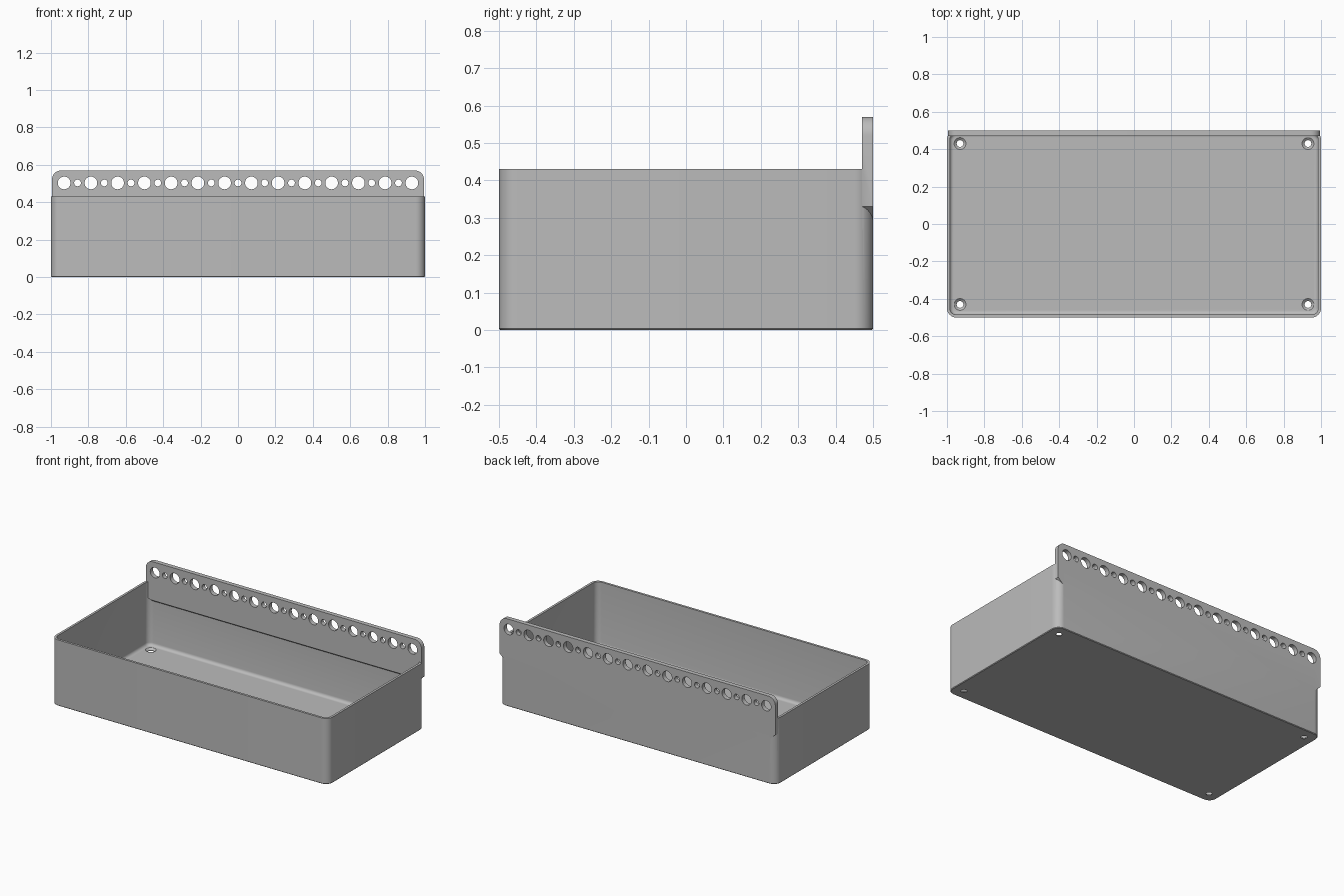
import bpy, bmesh
from math import sin, cos, pi, radians
from mathutils import Matrix, Vector

if "Cube" in bpy.data.objects:
    bpy.data.objects.remove(bpy.data.objects["Cube"], do_unlink=True)

grey = bpy.data.materials.new("plain_grey")
grey.use_nodes = True
grey.diffuse_color = (0.5, 0.5, 0.5, 1)
grey.node_tree.nodes["Principled BSDF"].inputs["Base Color"].default_value = (0.5, 0.5, 0.5, 1)

WALL = 0.015      # wall and floor thickness
RIM = 0.43        # tray height
RADIUS = 0.05     # outer corner radius
FILLET = 0.02     # rounding where floor meets walls


def make_object(name, bm):
    bmesh.ops.recalc_face_normals(bm, faces=bm.faces[:])
    mesh = bpy.data.meshes.new(name)
    bm.to_mesh(mesh)
    bm.free()
    mesh.materials.append(grey)
    obj = bpy.data.objects.new(name, mesh)
    bpy.context.collection.objects.link(obj)
    return obj


def rounded_ring(bm, inset, z, steps=8):
    """Rounded rectangle of the tray outline, moved inward by inset."""
    r = RADIUS - inset
    ring = []
    for k, (sx, sy) in enumerate([(1, 1), (-1, 1), (-1, -1), (1, -1)]):
        for i in range(steps + 1):
            a = (k + i / steps) * pi / 2
            ring.append(bm.verts.new((sx * (1 - RADIUS) + r * cos(a),
                                      sy * (0.5 - RADIUS) + r * sin(a), z)))
    return ring


def add_cone(bm, centre, r1, r2, depth, tilt=0):
    m = Matrix.Translation(centre) @ Matrix.Rotation(tilt, 4, 'X')
    bmesh.ops.create_cone(bm, cap_ends=True, segments=32, radius1=r1,
                          radius2=r2, depth=depth, matrix=m)


def boolean(obj, other, operation):
    mod = obj.modifiers.new(operation.lower(), 'BOOLEAN')
    mod.operation = operation
    mod.solver = 'EXACT'
    mod.object = other
    other.hide_render = True
    bpy.context.view_layer.objects.active = obj
    bpy.ops.object.modifier_apply(modifier=mod.name)
    bpy.data.objects.remove(other, do_unlink=True)


# Tray: outline lofted up the outside and down the inside
bm = bmesh.new()
levels = [(0.004, 0), (0, 0.004), (0, RIM), (WALL, RIM)]
for i in range(6):
    a = i / 5 * pi / 2
    levels.append((WALL + FILLET * (1 - cos(a)), WALL + FILLET * (1 - sin(a))))
rings = [rounded_ring(bm, inset, z) for inset, z in levels]
for low, high in zip(rings, rings[1:]):
    for i in range(len(low)):
        j = (i + 1) % len(low)
        bm.faces.new((low[i], low[j], high[j], high[i]))
bm.faces.new(rings[0])
bm.faces.new(rings[-1])
tray = make_object("tray", bm)

# Back rail: rounded top corners, tapered lower ends, sloped inner ledge
half, top, r = 0.995, 0.57, 0.05
side = [(0.957, 0.295), (half, 0.33)]
for i in range(9):
    a = i / 8 * pi / 2
    side.append((half - r + r * cos(a), top - r + r * sin(a)))
profile = side + [(-x, z) for x, z in reversed(side)]
bm = bmesh.new()
face = bm.faces.new([bm.verts.new((x, 0.5, z)) for x, z in profile])
new = bmesh.ops.extrude_face_region(bm, geom=[face])["geom"]
for v in new:
    if isinstance(v, bmesh.types.BMVert):
        v.co.y = 0.471
        v.co.z = max(v.co.z, 0.318)
rail = make_object("back_rail", bm)
boolean(tray, rail, 'UNION')

# Row of alternating large and small holes along the rail
bm = bmesh.new()
pitch = 0.143
for i in range(27):
    radius = 0.034 if i % 2 == 0 else 0.018
    add_cone(bm, Vector(((i - 13) * pitch / 2, 0.485, 0.503)), radius, radius, 0.1, radians(90))
boolean(tray, make_object("rail_hole_cutter", bm), 'DIFFERENCE')

# Countersunk screw holes in the floor corners
for r1, r2, z, depth in [(0.018, 0.018, 0.01, 0.06), (0.018, 0.038, 0.012, 0.016)]:
    bm = bmesh.new()
    for sx in (-1, 1):
        for sy in (-1, 1):
            add_cone(bm, Vector((sx * 0.93, sy * 0.43, z)), r1, r2, depth)
    boolean(tray, make_object("screw_hole_cutter", bm), 'DIFFERENCE')

tray.name = "tray_with_rail"
bpy.ops.object.select_all(action='DESELECT')
tray.select_set(True)
bpy.context.view_layer.objects.active = tray
bpy.ops.object.shade_smooth_by_angle(angle=radians(30))
